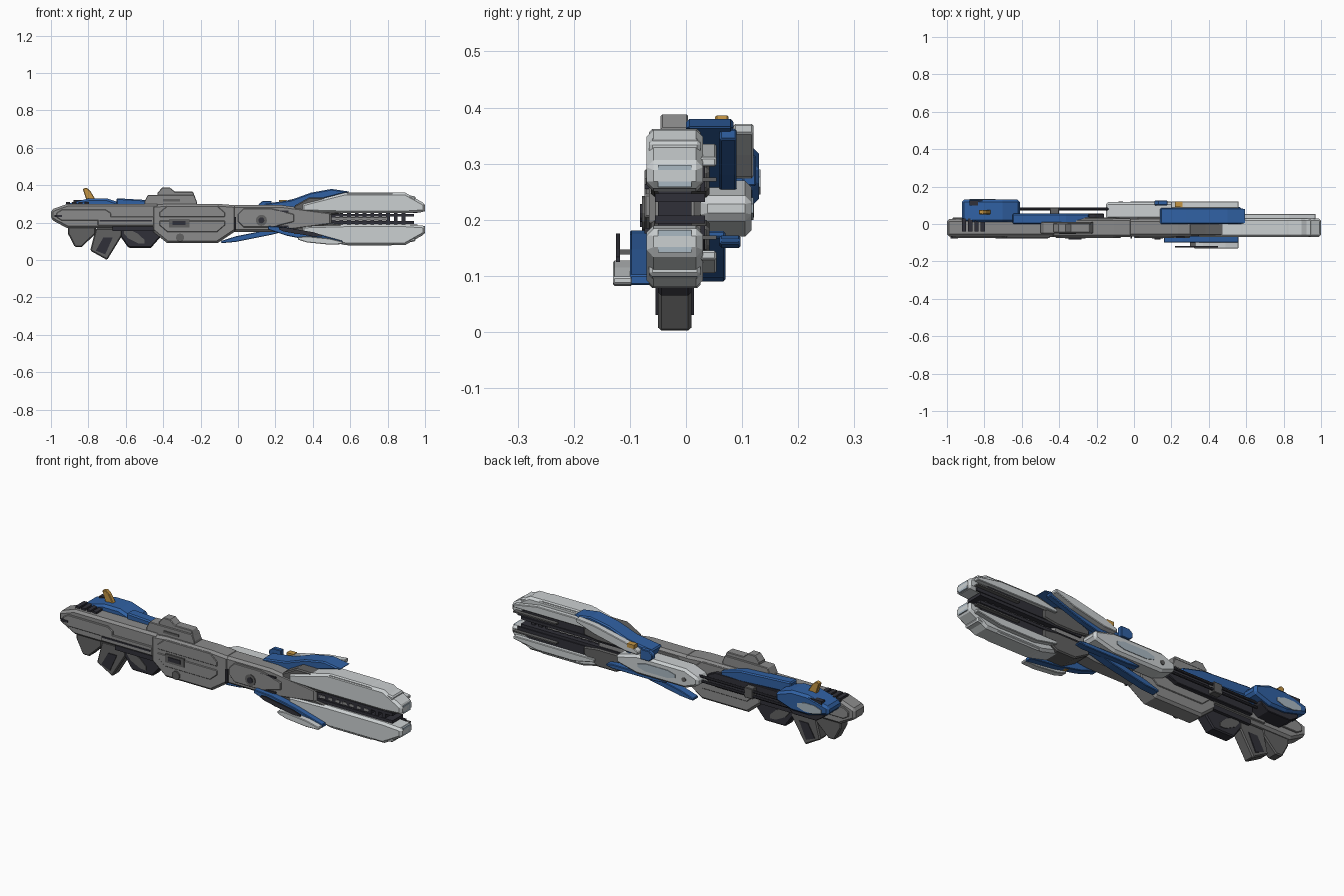
import bpy, bmesh, math
from mathutils import Vector

cube = bpy.data.objects.get("Cube")
if cube:
    bpy.data.objects.remove(cube, do_unlink=True)


def material(name, red, green, blue):
    mat = bpy.data.materials.new(name)
    mat.use_nodes = True
    color = (red, green, blue, 1)
    mat.diffuse_color = color
    mat.node_tree.nodes["Principled BSDF"].inputs["Base Color"].default_value = color
    return mat


GREY = material("mid grey", .26, .26, .26)
CHARCOAL = material("charcoal", .03, .03, .04)
DARK_GREY = material("dark grey", .12, .12, .12)
WHITE = material("off white", .6, .63, .64)
BLUE = material("blue", .03, .12, .37)
GOLD = material("gold", .55, .3, .06)
PALE = material("pale blue grey", .4, .48, .54)

# Depth spans shared by the parts
FRONT, BACK, LIP = -.07, .03, .004
FULL = (FRONT, BACK)
INNER = (FRONT + LIP, BACK - LIP)
PROUD = (FRONT - LIP, BACK + LIP)
CORE = (FRONT + .02, BACK - .02)
SKIN = (FRONT - 2 * LIP, FRONT + LIP)
TOP_SKIN = (FRONT - 3 * LIP, FRONT + LIP)
BACK_SKIN = (BACK - LIP, BACK + LIP)
BACK_COVER = (BACK - LIP, BACK + 6 * LIP)
BARREL_AXIS = .22
FINE, SOFT, WIDE = .003, .006, .012


def finish(name, bm, mat, chamfer):
    bmesh.ops.recalc_face_normals(bm, faces=bm.faces)
    mesh = bpy.data.meshes.new(name)
    bm.to_mesh(mesh)
    bm.free()
    mesh.materials.append(mat)
    part = bpy.data.objects.new(name, mesh)
    bpy.context.collection.objects.link(part)
    if chamfer:
        mod = part.modifiers.new("chamfer", "BEVEL")
        mod.width, mod.segments = chamfer, 1
        mod.limit_method, mod.angle_limit = "ANGLE", math.radians(50)


def prism(name, mat, points, depth, chamfer=0):
    """Side profile in x and z, extruded across the depth span."""
    near, far = depth
    bm = bmesh.new()
    face = bm.faces.new([bm.verts.new((x, near, z)) for x, z in points])
    grown = bmesh.ops.extrude_face_region(bm, geom=[face])["geom"]
    verts = [v for v in grown if isinstance(v, bmesh.types.BMVert)]
    bmesh.ops.translate(bm, verts=verts, vec=(0, far - near, 0))
    finish(name, bm, mat, chamfer)


def plate(name, mat, xs, zs, depth, tail=0, nose=0, tip=.5, blunt=.4, slope=0, chamfer=0, flip=False):
    """Bar narrowing over its tail and nose fractions to blunt ends at the tip height."""
    (left, right), (low, high) = xs, zs
    length, height = right - left, high - low
    end_low = low + tip * (1 - blunt) * height
    end_high = end_low + blunt * height
    a, b = left + tail * length, right - nose * length
    outline = [(left, end_low), (left, end_high), (a, high), (b, high),
               (right, end_high), (right, end_low), (b, low), (a, low)]
    middle = (left + right) / 2
    points = []
    for x, z in outline:
        z += slope * (x - middle)
        point = (round(x, 5), round(2 * BARREL_AXIS - z if flip else z, 5))
        if point not in points:
            points.append(point)
    prism(name, mat, points, depth, chamfer)


def pair(name, *args, **shape):
    """A part and its reflection across the barrel axis."""
    plate("upper_" + name, *args, **shape)
    plate("lower_" + name, *args, flip=True, **shape)


def rod(name, mat, start, end, radius, sides=12):
    start, end = Vector(start), Vector(end)
    bm = bmesh.new()
    bmesh.ops.create_cone(bm, cap_ends=True, segments=sides, radius1=radius, radius2=radius,
                          depth=(end - start).length)
    bm.transform((end - start).to_track_quat("Z", "Y").to_matrix().to_4x4())
    bmesh.ops.translate(bm, verts=bm.verts, vec=(start + end) / 2)
    finish(name, bm, mat, 0)


def disc(name, mat, x, z, radius, depth):
    near, far = depth
    rod(name, mat, (x, near, z), (x, far, z), radius)


# Stock, butt and grip
plate("stock", GREY, (-1, -.42), (.17, .3), INNER, tail=.15, blunt=.4, tip=.6, chamfer=WIDE)
plate("stock_side_plate", GREY, (-.97, -.68), (.21, .27), PROUD, tail=.1, nose=.1, chamfer=FINE)
plate("stock_rail", GREY, (-.75, -.45), (.185, .232), PROUD, chamfer=FINE)
plate("stock_rail_slot", CHARCOAL, (-.74, -.46), (.205, .213), SKIN)
plate("stock_lower_slot", CHARCOAL, (-.67, -.44), (.155, .18), INNER)
plate("stock_notch", CHARCOAL, (-.98, -.94), (.23, .24), SKIN)
for i in range(4):
    left = -.92 + i / 30
    plate("stock_top_rib", CHARCOAL, (left, left + .023), (.29, .31), (-.04, BACK))
plate("butt_hook", DARK_GREY, (-.91, -.76), (.07, .19), CORE, tail=.25, nose=.5, tip=1, chamfer=SOFT)
prism("grip", DARK_GREY, [(-.76, .17), (-.79, .05), (-.7, 0), (-.62, .13), (-.62, .17)], CORE, SOFT)
prism("grip_inset", CHARCOAL, [(-.72, .12), (-.76, .05), (-.71, .03), (-.67, .12)],
      (CORE[0] - LIP, CORE[1] + LIP))
plate("trigger_guard", CHARCOAL, (-.63, -.41), (.065, .17), CORE, tail=.2, nose=.25, tip=1, chamfer=SOFT)
plate("trigger_guard_plate", DARK_GREY, (-.61, -.5), (.1, .15), (CORE[0] - LIP, CORE[1] + LIP),
      tail=.2, nose=.3, slope=-.5)

# Receiver
plate("receiver", GREY, (-.46, -.01), (.09, .3), FULL, tail=.18, nose=.22, tip=.9, blunt=.65, chamfer=WIDE)
pair("receiver_plate", GREY, (-.42, -.07), (.23, .29), PROUD, tail=.12, nose=.12, tip=0, chamfer=FINE)
disc("receiver_disc", DARK_GREY, -.31, .12, .022, SKIN)
plate("ejection_port", DARK_GREY, (-.37, -.26), (.175, .22), SKIN)
plate("ejection_slot", CHARCOAL, (-.35, -.28), (.187, .208), TOP_SKIN)
plate("receiver_gap", CHARCOAL, (-.02, -.01), (.16, .23), SKIN)

# Scope on top of the receiver
plate("scope_base", GREY, (-.5, -.22), (.29, .347), (CORE[0], .012), tail=.06, nose=.05, tip=0, chamfer=FINE)
plate("scope_body", GREY, (-.44, -.23), (.32, .365), (-.045, LIP), tail=.15, nose=.05, tip=0, chamfer=FINE)
plate("scope_hood", GREY, (-.43, -.33), (.34, .388), (-.045, LIP), tail=.25, nose=.35, tip=0, chamfer=FINE)
plate("scope_window", DARK_GREY, (-.4, -.31), (.313, .325), (CORE[0] - LIP, 0))

# Fore body
plate("fore_body", GREY, (-.03, .5), (.15, .293), INNER, nose=.5, blunt=.5, chamfer=WIDE)
plate("fore_plate", GREY, (0, .3), (.175, .275), PROUD, tail=.1, nose=.4, chamfer=FINE)
disc("fore_disc", DARK_GREY, .125, .212, .03, SKIN)
disc("fore_disc_hub", CHARCOAL, .125, .212, .016, TOP_SKIN)
pair("fore_slot", CHARCOAL, (.18, .27), (.255, .264), (FRONT - LIP, 0))
pair("shroud", DARK_GREY, (.3, .57), (.24, .335), (FRONT + 2 * LIP, BACK + 3 * LIP),
     tail=.3, nose=.3, tip=.2, chamfer=SOFT)

# Twin barrel shells, their rails and back covers
pair("shell", WHITE, (.34, 1), (.25, .36), FULL, tail=.35, nose=.16, tip=.1, chamfer=WIDE)
pair("shell_crown", WHITE, (.5, .95), (.3, .362), INNER, tail=.2, nose=.3, tip=.4, chamfer=SOFT)
pair("muzzle_inset", PALE, (.99, 1), (.258, .298), CORE)
plate("center_rail", GREY, (.32, .8), (.21, .23), CORE, chamfer=FINE)
pair("accelerator_rail", CHARCOAL, (.34, .94), (.232, .247), (FRONT + .015, BACK + LIP))
for i in range(10):
    left = .5 + i / 24
    plate("rail_tooth", CHARCOAL, (left, left + .02), (.19, .25), CORE)
pair("back_panel", CHARCOAL, (.42, .96), (.25, .3), BACK_SKIN, tail=.2, nose=.15, tip=0)
pair("back_cover", WHITE, (.5, .97), (.295, .335), BACK_COVER, tail=.25, nose=.3, tip=0, chamfer=FINE)
pair("cover_strip", DARK_GREY, (.72, .97), (.268, .275), BACK_COVER)

# Upper fin on the back side
prism("upper_fin", BLUE, [(.14, .25), (.14, .3), (.28, .32), (.39, .36), (.5, .38), (.6, .365),
                          (.39, .31), (.24, .25)], (0, .085), SOFT)
plate("upper_fin_skirt", BLUE, (.19, .57), (.28, .33), (.06, .09), tail=.2, nose=.5, slope=.25, chamfer=FINE)
plate("upper_fin_blade", WHITE, (.2, .56), (.3, .345), (.085, .12), tail=.2, nose=.3, slope=.22, chamfer=FINE)
plate("upper_fin_knuckle", BLUE, (.11, .18), (.26, .315), (.1, .125), tail=.3, chamfer=FINE)
plate("upper_fin_marker", GOLD, (.22, .26), (.3, .32), (.09, .12))

# Lower fins, front and back
plate("front_fin", BLUE, (.16, .56), (.11, .155), (-.1, -.06), tail=.25, nose=.4, slope=-.2, chamfer=FINE)
plate("front_fin_blade", WHITE, (.32, .56), (.087, .12), (-.13, -.095), tail=.2, nose=.3,
      slope=-.1, chamfer=FINE)
plate("front_fin_plate", CHARCOAL, (.22, .45), (.137, .16), (-.125, -.118), tail=.1, nose=.2, slope=-.17)
plate("front_fin_pin", DARK_GREY, (.3, .33), (.138, .147), (-.124, -.09))
plate("front_fin_marker", GOLD, (.33, .36), (.112, .127), (-.09, FRONT))
plate("back_fin", BLUE, (-.09, .3), (.12, .15), (BACK - LIP, .07), tail=.2, nose=.3, slope=.2, chamfer=FINE)
plate("back_fin_guard", BLUE, (.05, .4), (.15, .172), (.06, .097), tail=.2, nose=.1, chamfer=FINE)

# Light side pod on the back
plate("side_pod", WHITE, (-.15, .33), (.17, .27), (BACK - LIP, .117), tail=.16, nose=.25, chamfer=WIDE)
plate("side_pod_inset", PALE, (-.02, .2), (.2, .24), (.11, .12), tail=.2, nose=.2)
disc("side_pod_bolt", DARK_GREY, -.07, .216, .012, (.11, .121))

# Rear blue housing, its rods and sight
for z in (.215, .24):
    rod("side_rod", CHARCOAL, (-.66, .08, z), (-.12, .08, z), .007, sides=8)
plate("side_rod_bracket", DARK_GREY, (-.45, -.4), (.2, .255), (BACK - LIP, .088), chamfer=FINE)
plate("side_rail_bed", CHARCOAL, (-.66, -.16), (.19, .265), (BACK - LIP, .055), nose=.1, chamfer=FINE)
plate("rear_housing", BLUE, (-.92, -.61), (.225, .33), (.01, .13), tail=.4, nose=.3, chamfer=WIDE)
plate("rear_housing_inset", PALE, (-.88, -.74), (.245, .29), (.125, .133), tail=.3, nose=.3)
plate("rear_housing_underside", CHARCOAL, (-.88, -.66), (.2, .25), (.02, .11), tail=.2, nose=.2,
      tip=1, chamfer=FINE)
plate("rear_spine", BLUE, (-.65, -.24), (.262, .318), (0, .055), nose=.3, tip=.3, slope=-.06, chamfer=SOFT)
plate("rear_top_vent", CHARCOAL, (-.88, -.8), (.29, .32), (.1, .126))
prism("sight_post", GOLD, [(-.83, .38), (-.81, .387), (-.79, .37), (-.76, .32), (-.81, .32)], (.052, .076), FINE)
